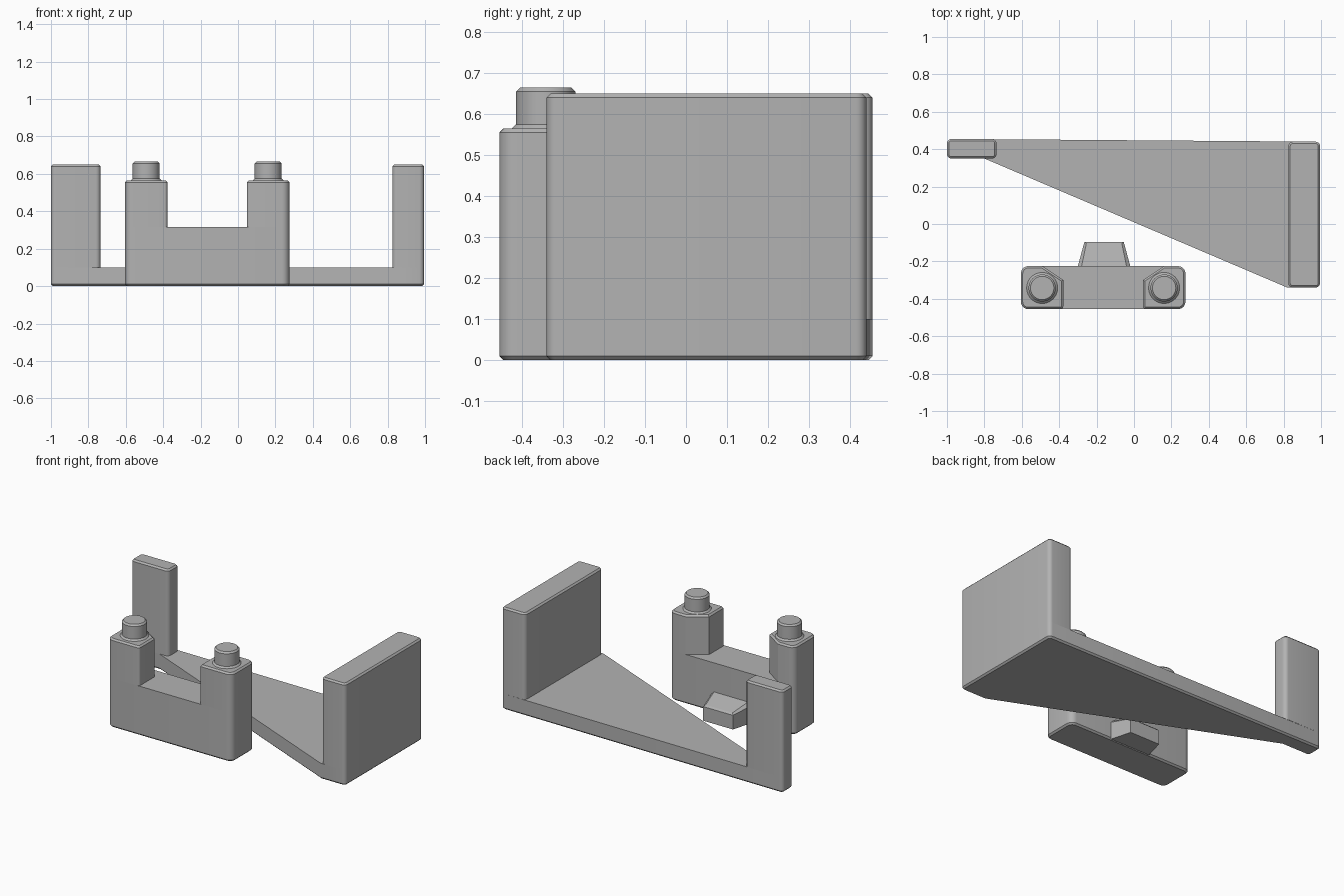
import bpy, bmesh, math
from mathutils import Vector

if "Cube" in bpy.data.objects:
    bpy.data.objects.remove(bpy.data.objects["Cube"])

grey = bpy.data.materials.new("plain grey")
grey.diffuse_color = (0.45, 0.45, 0.45, 1)
grey.use_nodes = True
grey.node_tree.nodes["Principled BSDF"].inputs["Base Color"].default_value = grey.diffuse_color


def finish(name, bm):
    bmesh.ops.recalc_face_normals(bm, faces=bm.faces[:])
    me = bpy.data.meshes.new(name)
    bm.to_mesh(me)
    bm.free()
    me.materials.append(grey)
    ob = bpy.data.objects.new(name, me)
    bpy.context.collection.objects.link(ob)
    bpy.ops.object.select_all(action='DESELECT')
    ob.select_set(True)
    bpy.context.view_layer.objects.active = ob
    bpy.ops.object.shade_smooth_by_angle(angle=math.radians(30))
    return ob


def ring(corners, inset, seg=6):
    """Counter-clockwise corners (x, y, radius), inset and rounded."""
    out, n = [], len(corners)
    for i, (x, y, r) in enumerate(corners):
        p = Vector((x, y))
        d0 = (p - Vector(corners[i - 1][:2])).normalized()
        d1 = (Vector(corners[(i + 1) % n][:2]) - p).normalized()
        n0, n1 = Vector((-d0.y, d0.x)), Vector((-d1.y, d1.x))
        miter = (n0 + n1) / (1 + n0.dot(n1))
        if r == 0:
            out.append(p + miter * inset)
            continue
        centre = p + miter * r
        a0 = math.atan2(-n0.y, -n0.x)
        turn = d0.angle(d1)
        for k in range(seg + 1):
            a = a0 + turn * k / seg
            out.append(centre + Vector((math.cos(a), math.sin(a))) * (r - inset))
    return out


def stack(name, layers, cap_bottom=True):
    """Skin a list of (points, z) rings."""
    bm = bmesh.new()
    rows = [[bm.verts.new((p.x, p.y, z)) for p in pts] for pts, z in layers]
    for a, b in zip(rows, rows[1:]):
        for i in range(len(a)):
            j = (i + 1) % len(a)
            bm.faces.new((a[i], a[j], b[j], b[i]))
    bm.faces.new(rows[-1])
    if cap_bottom:
        bm.faces.new(rows[0][::-1])
    return finish(name, bm)


def footing(name, corners, top, c=0.01):
    return stack(name, [(ring(corners, c), 0), (ring(corners, 0), c), (ring(corners, 0), top)])


def post(name, corners, z0, z1, c=0.01):
    return stack(name, [(ring(corners, 0), z0), (ring(corners, 0), z1 - c),
                        (ring(corners, c), z1)], cap_bottom=False)


# Tapered base plate with its two upright walls
R = 0.025
footing("base_plate", [(-1, 0.455, R), (-1, 0.35, R), (-0.80, 0.35, 0), (0.82, -0.34, 0),
                       (0.995, -0.34, R), (0.995, 0.44, R)], 0.10)
post("narrow_wall", [(-1, 0.455, R), (-1, 0.35, R), (-0.735, 0.35, R), (-0.735, 0.455, R)],
     0.10, 0.65)
post("wide_wall", [(0.825, 0.44, R), (0.825, -0.34, R), (0.995, -0.34, R), (0.995, 0.44, R)],
     0.10, 0.65)

# Separate bracket body
B = 0.04
footing("bracket_body", [(-0.605, -0.225, B), (-0.605, -0.455, B),
                         (0.275, -0.455, B), (0.275, -0.225, B)], 0.315)

# Mirrored towers with a cut inner back corner, each topped by a round peg
MID = -0.165
tower = [(-0.605, -0.225, B), (-0.605, -0.455, B), (-0.378, -0.455, 0.015),
         (-0.378, -0.30, 0), (-0.49, -0.225, 0)]
for side in ("left", "right"):
    flip = side == "right"
    pts = [(2 * MID - x, y, r) for x, y, r in tower][::-1] if flip else tower
    post(side + "_tower", pts, 0.315, 0.565)
    cx = 2 * MID + 0.491 if flip else -0.491
    lathe = []
    for r, z in ((0.083, 0.565), (0.0725, 0.575), (0.0725, 0.655), (0.0625, 0.665)):
        circle = [Vector((cx + r * math.cos(k * math.pi / 20), -0.342 + r * math.sin(k * math.pi / 20)))
                  for k in range(40)]
        lathe.append((circle, z))
    stack(side + "_peg", lathe, cap_bottom=False)

# Tapered tab low on the back, with a sloping top
bm = bmesh.new()
half = []
for s in (-1, 1):
    half.append([bm.verts.new((MID + 0.005 + s * x, y, z)) for x, y, z in (
        (0.14, -0.225, 0), (0.105, -0.095, 0), (0.105, -0.095, 0.09),
        (0.095, -0.105, 0.10), (0.12, -0.225, 0.13), (0.14, -0.225, 0.11))])
for i in range(6):
    j = (i + 1) % 6
    bm.faces.new((half[0][i], half[0][j], half[1][j], half[1][i]))
for h in half:
    bm.faces.new((h[0], h[1], h[2], h[5]))
    bm.faces.new((h[2], h[3], h[4], h[5]))
finish("back_tab", bm)
